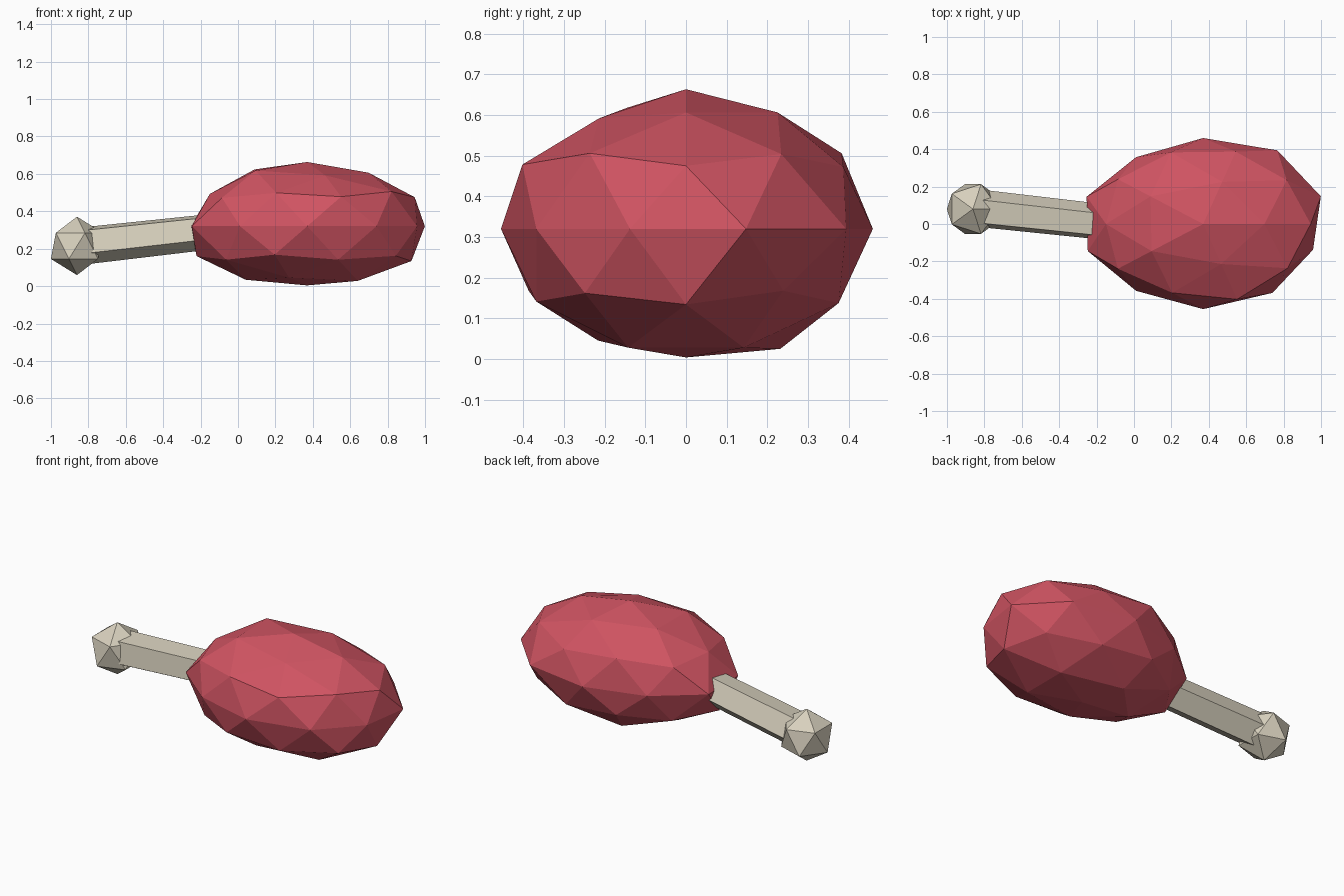
import bpy
import bmesh
from math import atan2, cos, degrees, radians, sin
from mathutils import Vector

default_cube = bpy.data.objects.get("Cube")
if default_cube:
    bpy.data.objects.remove(default_cube, do_unlink=True)


def make_material(name, rgb):
    material = bpy.data.materials.new(name)
    material.use_nodes = True
    colour = (*rgb, 1.0)
    material.diffuse_color = colour
    shader = material.node_tree.nodes["Principled BSDF"]
    shader.inputs["Base Color"].default_value = colour
    shader.inputs["Roughness"].default_value = 0.8
    return material


def finish(bm, name, material, location=(0, 0, 0)):
    bmesh.ops.recalc_face_normals(bm, faces=bm.faces)
    mesh = bpy.data.meshes.new(name)
    bm.to_mesh(mesh)
    bm.free()
    mesh.materials.append(material)
    obj = bpy.data.objects.new(name, mesh)
    obj.location = location
    bpy.context.collection.objects.link(obj)
    return obj


def level_then_azimuth(vert):
    """Order vertices from the top level down, anticlockwise in each level."""
    x, y, z = vert.co
    return (-round(z, 2), round(degrees(atan2(y, x))) % 360)


red_meat = make_material("red meat", (0.63, 0.088, 0.122))
pale_bone = make_material("pale bone", (0.68, 0.63, 0.51))

# Meat: a stretched low-poly ball with a slightly uneven surface
BULGES = [
    [1],                                  # top
    [-1, -1, 5, 3, -6],                   # upper ring
    [3, 4, -3, 0, 4],                     # upper shoulder
    [2, 0, 0, 0, 4],                      # upper side
    [5, 7, 1, -3, 4, 3, -3, 0, 0, -2],    # equator
    [0, 0, 5, 0, 4],                      # lower side
    [4, 2, 0, 0, 0],                      # lower shoulder
    [1, 2, -1, -5, 1],                    # lower ring
    [-7],                                 # bottom
]
bm = bmesh.new()
bmesh.ops.create_icosphere(bm, subdivisions=2, radius=1)
percentages = [p for level in BULGES for p in level]
for vert, percent in zip(sorted(bm.verts, key=level_then_azimuth), percentages):
    vert.co *= 1 + percent / 100
bmesh.ops.scale(bm, vec=(0.63, 0.455, 0.34), verts=bm.verts)
finish(bm, "meat", red_meat, (0.37, 0, 0.32))

# Bone shaft: a five-sided rod rising gently into the meat
SIDES = 5
bm = bmesh.new()
rings = []
for centre, radius in ((Vector((-0.85, 0.082, 0.218)), 0.107),
                       (Vector((-0.1, 0.0, 0.301)), 0.101)):
    angles = [radians(62 + 360 * i / SIDES) for i in range(SIDES)]
    rings.append([bm.verts.new(centre + radius * Vector((0, cos(a), sin(a))))
                  for a in angles])
near, far = rings
for i in range(SIDES):
    j = (i + 1) % SIDES
    bm.faces.new((near[i], near[j], far[j], far[i]))
bm.faces.new(near)
bm.faces.new(far)
finish(bm, "bone_shaft", pale_bone)

# Bone knob: a plain twenty-sided ball at the free end
bm = bmesh.new()
bmesh.ops.create_icosphere(bm, subdivisions=1, radius=0.156)
finish(bm, "bone_knob", pale_bone, (-0.861, 0.08, 0.215))
